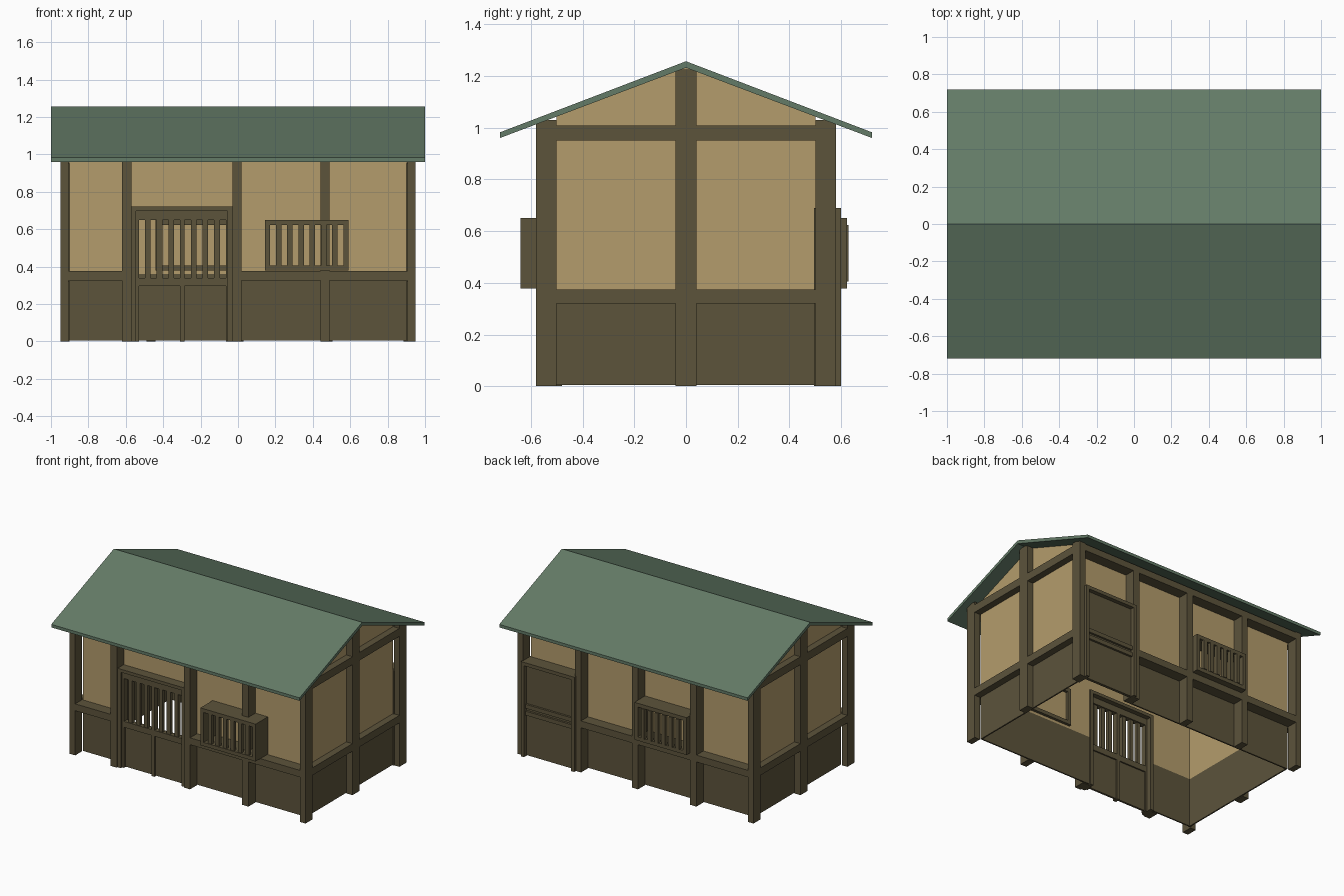
import bpy, bmesh

if "Cube" in bpy.data.objects:
    bpy.data.objects.remove(bpy.data.objects["Cube"])


def material(name, rgb):
    m = bpy.data.materials.new(name)
    m.diffuse_color = (*rgb, 1.0)
    m.use_nodes = True
    m.node_tree.nodes["Principled BSDF"].inputs["Base Color"].default_value = m.diffuse_color
    return m


TAN = material("tan plaster", (0.456, 0.332, 0.150))
WOOD = material("dark brown wood", (0.107, 0.087, 0.044))
GREEN = material("green roof", (0.127, 0.198, 0.136))


def make(name, bm, mat):
    bmesh.ops.recalc_face_normals(bm, faces=bm.faces[:])
    me = bpy.data.meshes.new(name)
    bm.to_mesh(me)
    bm.free()
    me.materials.append(mat)
    ob = bpy.data.objects.new(name, me)
    bpy.context.collection.objects.link(ob)
    return ob


def boxes(name, mat, items):
    """One object made of boxes given as (x0, x1, y0, y1, z0, z1)."""
    bm = bmesh.new()
    for x0, x1, y0, y1, z0, z1 in items:
        vs = bmesh.ops.create_cube(bm, size=1.0)["verts"]
        for v in vs:
            v.co = ((x0 + x1) / 2 + v.co.x * (x1 - x0),
                    (y0 + y1) / 2 + v.co.y * (y1 - y0),
                    (z0 + z1) / 2 + v.co.z * (z1 - z0))
    return make(name, bm, mat)


def extrude_x(name, mat, profile, x0, x1):
    """Extrude a (y, z) outline along x."""
    bm = bmesh.new()
    f = bm.faces.new([bm.verts.new((x0, y, z)) for y, z in profile])
    ext = bmesh.ops.extrude_face_region(bm, geom=[f])["geom"]
    bmesh.ops.translate(bm, vec=(x1 - x0, 0, 0),
                        verts=[g for g in ext if isinstance(g, bmesh.types.BMVert)])
    return make(name, bm, mat)


def frame(x0, x1, y0, y1, z0, z1, t):
    """Four boxes around a rectangular opening."""
    return [(x0, x0 + t, y0, y1, z0, z1), (x1 - t, x1, y0, y1, z0, z1),
            (x0 + t, x1 - t, y0, y1, z0, z0 + t), (x0 + t, x1 - t, y0, y1, z1 - t, z1)]


def bars(x0, x1, y0, y1, z0, z1, n, w):
    """n evenly spaced upright bars filling x0..x1."""
    gap = (x1 - x0 - n * w) / (n + 1)
    return [(x0 + gap + i * (gap + w), x0 + (i + 1) * (gap + w), y0, y1, z0, z1)
            for i in range(n)]


# Roof
extrude_x("roof", GREEN, [(-0.72, 0.96), (-0.72, 0.982), (0, 1.257), (0.72, 0.982),
                          (0.72, 0.96), (0, 1.232)], -1, 1)

# End walls, posts and rails
for side, s in (("left", -1), ("right", 1)):
    a, b = sorted((s * 0.89, s * 0.90))
    c, d = sorted((s * 0.89, s * 0.95))
    extrude_x(side + "_gable_plaster", TAN, [(-0.5, 0.36), (0.5, 0.36), (0.5, 1.05),
                                             (0, 1.24), (-0.5, 1.05)], a, b)
    boxes(side + "_lower_wall", WOOD, [(a, b, -0.5, 0.5, 0.004, 0.36)])
    c2, d2 = sorted((s * 0.90, s * 0.95))
    boxes(side + "_rails", WOOD, [(c2, d2, y0, y1, z0, z1)
                                  for y0, y1 in ((-0.5, -0.04), (0.04, 0.5))
                                  for z0, z1 in ((0.32, 0.375), (0.95, 1.008))])
    boxes(side + "_middle_post", WOOD, [(c2, d2, -0.04, 0.04, 0, 1.225)])
    e, f = sorted((s * 0.905, s * 0.95))
    boxes(side + "_corner_posts", WOOD, [(e, f, -0.58, -0.5, 0, 1.03),
                                         (e, f, 0.5, 0.58, 0, 1.03)])

# Front wall (gap for the double door) and back wall (gap for the single door)
boxes("front_plaster", TAN, [(-0.9, -0.57, -0.5, -0.49, 0.36, 1.045),
                             (-0.57, -0.03, -0.5, -0.49, 0.71, 1.045),
                             (-0.03, 0.9, -0.5, -0.49, 0.36, 1.045)])
boxes("front_lower_wall", WOOD, [(-0.9, -0.57, -0.5, -0.49, 0.004, 0.36),
                                 (-0.03, 0.9, -0.5, -0.49, 0.004, 0.36)])
boxes("back_plaster", TAN, [(-0.9, 0.48, 0.49, 0.5, 0.36, 1.045),
                            (0.48, 0.9, 0.49, 0.5, 0.68, 1.045)])
boxes("back_lower_wall", WOOD, [(-0.9, 0.48, 0.49, 0.5, 0.004, 0.36)])

# Long side posts, rails and top plates
front_posts = [(-0.62, -0.57), (-0.03, 0.02), (0.44, 0.49)]
back_posts = [(-0.49, -0.44), (-0.02, 0.03), (0.44, 0.49)]
for side, posts, y0, y1, door in (("front", front_posts, -0.58, -0.5, 1),
                                  ("back", back_posts, 0.5, 0.58, 3)):
    boxes(side + "_posts", WOOD, [(a, b, y0, y1, 0, 1.008) for a, b in posts])
    edges = [-0.905] + [v for p in posts for v in p] + [0.905]
    bays = list(zip(edges[::2], edges[1::2]))
    boxes(side + "_rails", WOOD, [(a, b, y0, y1, 0.325, 0.375)
                                  for i, (a, b) in enumerate(bays) if i != door])
    boxes(side + "_top_plate", WOOD, [(a, b, y0, y1, 0.96, 1.008) for a, b in bays])

# Front double door: outer frame, two barred leaves, lower panels
boxes("front_door_frame", WOOD, [(-0.57, -0.545, -0.57, -0.48, 0, 0.72),
                                 (-0.055, -0.03, -0.57, -0.48, 0, 0.72),
                                 (-0.545, -0.055, -0.57, -0.48, 0.697, 0.72)])
for name, a, b in (("left", -0.545, -0.2975), ("right", -0.2975, -0.05)):
    sl, sr = (0.015, 0.0125) if name == "left" else (0.0125, 0.015)
    boxes(name + "_door_leaf", WOOD,
          [(a, a + sl, -0.555, -0.515, 0, 0.697), (b - sr, b, -0.555, -0.515, 0, 0.697),
           (a + sl, b - sr, -0.555, -0.515, 0.65, 0.697),
           (a + sl, b - sr, -0.555, -0.515, 0.295, 0.338),
           (a + sl, b - sr, -0.54, -0.525, 0.004, 0.295)])
    boxes(name + "_door_bars", WOOD,
          bars(a + sl, b - sr, -0.55, -0.525, 0.338, 0.65, 3, 0.03))

# Back single door with recessed panels
boxes("back_door_frame", WOOD, [(0.48, 0.505, 0.495, 0.60, 0, 0.69),
                                (0.885, 0.91, 0.495, 0.60, 0, 0.69),
                                (0.505, 0.885, 0.495, 0.60, 0.665, 0.69)])
boxes("back_door_panel", WOOD, [(0.505, 0.885, 0.55, 0.57, 0.004, 0.665)])
boxes("back_door_rails", WOOD, [(0.505, 0.885, 0.57, 0.585, 0.30, 0.33),
                                (0.505, 0.885, 0.57, 0.585, 0.35, 0.38)])

# Barred window boxes
boxes("front_window_frame", WOOD, frame(0.145, 0.59, -0.64, -0.47, 0.378, 0.65, 0.027))
boxes("front_window_bars", WOOD, bars(0.172, 0.563, -0.635, -0.61, 0.405, 0.623, 6, 0.03))
boxes("back_window_frame", WOOD, frame(-0.44, -0.02, 0.47, 0.622, 0.378, 0.65, 0.027))
boxes("back_window_bars", WOOD, bars(-0.413, -0.047, 0.60, 0.628, 0.405, 0.623, 6, 0.028))
